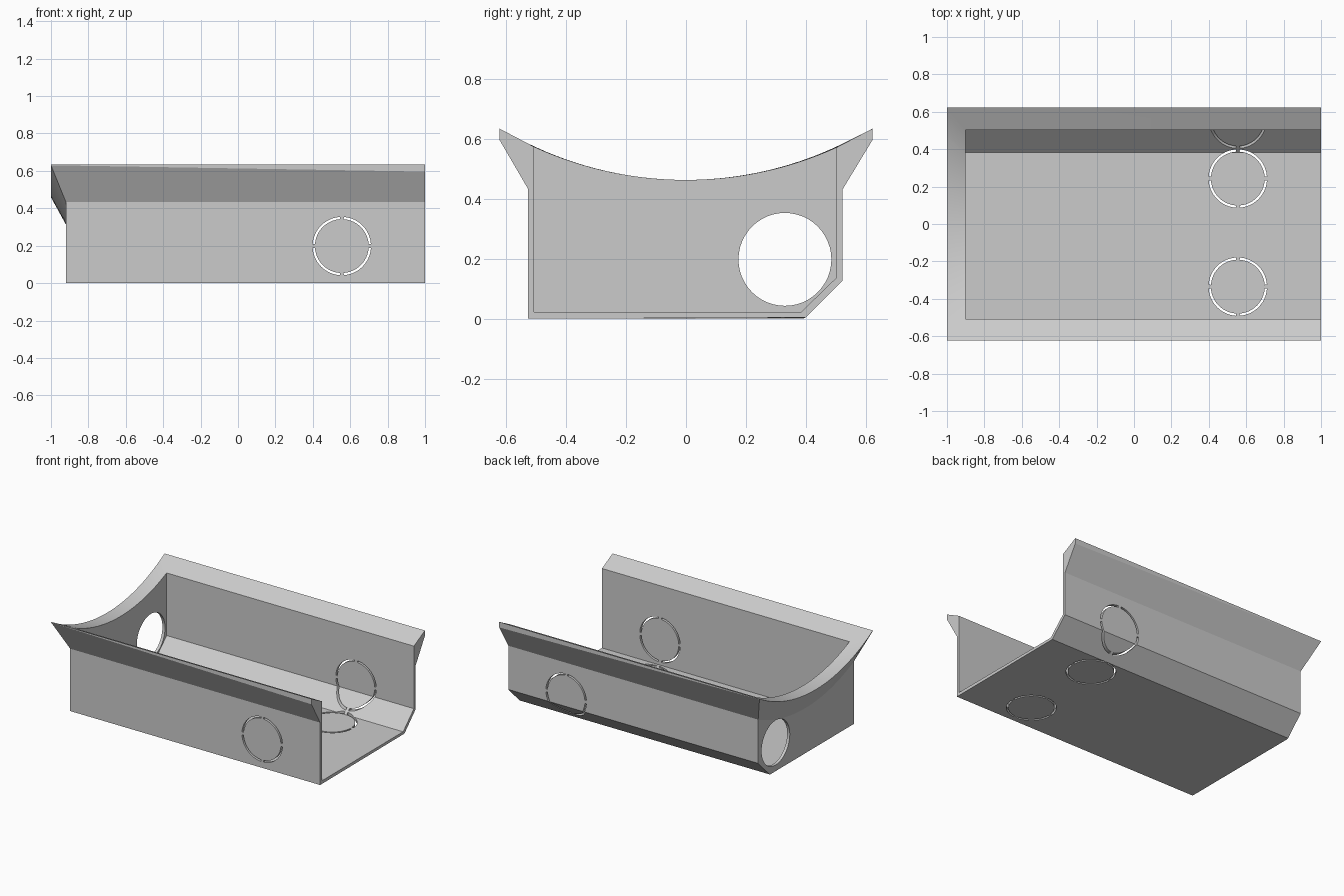
import bpy, bmesh, math
from mathutils import Matrix, Vector

if "Cube" in bpy.data.objects:
    bpy.data.objects.remove(bpy.data.objects["Cube"])

grey = bpy.data.materials.new("light_grey")
grey.use_nodes = True
COLOUR = (0.6, 0.6, 0.6, 1)
grey.diffuse_color = COLOUR
grey.node_tree.nodes["Principled BSDF"].inputs["Base Color"].default_value = COLOUR

RADIUS, LOW = 1.216, 0.463


def arc(y):
    """Height of the concave top edge."""
    return LOW + RADIUS - math.sqrt(RADIUS ** 2 - y ** 2)


def make_object(name, bm):
    bmesh.ops.recalc_face_normals(bm, faces=bm.faces)
    mesh = bpy.data.meshes.new(name)
    bm.to_mesh(mesh)
    bm.free()
    obj = bpy.data.objects.new(name, mesh)
    mesh.materials.append(grey)
    bpy.context.collection.objects.link(obj)
    return obj


# Half box: a wall section with a flared lip, swept round three sides
bm = bmesh.new()
CHAMFER = 0.765
steps = sorted([i / 16 - 1 for i in range(33)] + [CHAMFER])


def section(t, open_end=False):
    yi, yo, yt = -0.0025 + 0.5045 * t, -0.0025 + 0.5245 * t, 0.622 * t
    xi, xo, xt = (1, 1, 1) if open_end else (-0.9, -0.92, -1)
    points = [(xi, yi, max(0.022, yi - 0.365)), (xi, yi, arc(yi)),
              (xt, yt, arc(yt)), (xt, yt, arc(yt) - (0.038 if open_end else 0.004)),
              (xo, yo, arc(yo) - 0.15), (xo, yo, max(0, yo - 0.395))]
    return [bm.verts.new(p) for p in points]


rows = [section(-1, True)] + [section(t) for t in steps] + [section(1, True)]
for a, b in zip(rows, rows[1:]):
    for j in range(5):
        bm.faces.new((a[j], a[j + 1], b[j + 1], b[j]))

# Floor and sloping back corner, inside and outside
k = steps.index(CHAMFER) + 1
fold = {}
for j in (0, 5):
    v = rows[k][j].co
    fold[j] = bm.verts.new((1, v.y, v.z))
    bm.faces.new([r[j] for r in rows[:k + 1]] + [fold[j]])
    bm.faces.new([r[j] for r in rows[k:]] + [fold[j]])

# Cut edge of the open end
for end in (rows[0], rows[-1]):
    bm.faces.new(end)
    bm.faces.new((end[0], end[5], fold[5], fold[0]))
box = make_object("half_box", bm)

# Cutters: round end opening and slotted knockout rings
cut = bmesh.new()


def slotted_ring(centre, rotation):
    place = Matrix.Translation(centre) @ rotation
    for quarter in range(4):
        rows = []
        for i in range(13):
            a = math.radians(quarter * 90 + 4 + 82 * i / 12)
            rows.append([cut.verts.new(place @ Vector((r * math.cos(a), r * math.sin(a), h)))
                         for r, h in ((0.144, -0.1), (0.156, -0.1), (0.156, 0.1), (0.144, 0.1))])
        for a, b in zip(rows, rows[1:]):
            for j in range(4):
                n = (j + 1) % 4
                cut.faces.new((a[j], a[n], b[n], b[j]))
        cut.faces.new(rows[0])
        cut.faces.new(rows[-1])


upright = Matrix.Rotation(math.pi / 2, 4, "X")
slotted_ring((0.555, -0.52, 0.198), upright)
slotted_ring((0.555, 0.47, 0.198), upright)
slotted_ring((0.555, -0.335, 0), Matrix.Identity(4))
slotted_ring((0.555, 0.243, -0.06), Matrix.Identity(4))
bmesh.ops.create_cone(cut, cap_ends=True, segments=48, radius1=0.155, radius2=0.155, depth=0.2,
                      matrix=Matrix.Translation((-0.91, 0.33, 0.198)) @ Matrix.Rotation(math.pi / 2, 4, "Y"))
cutter = make_object("opening_cutter", cut)
cutter.hide_render = True

mod = box.modifiers.new("openings", "BOOLEAN")
mod.operation = "DIFFERENCE"
mod.solver = "EXACT"
mod.object = cutter
bpy.context.view_layer.objects.active = box
box.select_set(True)
bpy.ops.object.modifier_apply(modifier=mod.name)
bpy.data.objects.remove(cutter)
bpy.ops.object.shade_smooth_by_angle(angle=math.radians(20))
